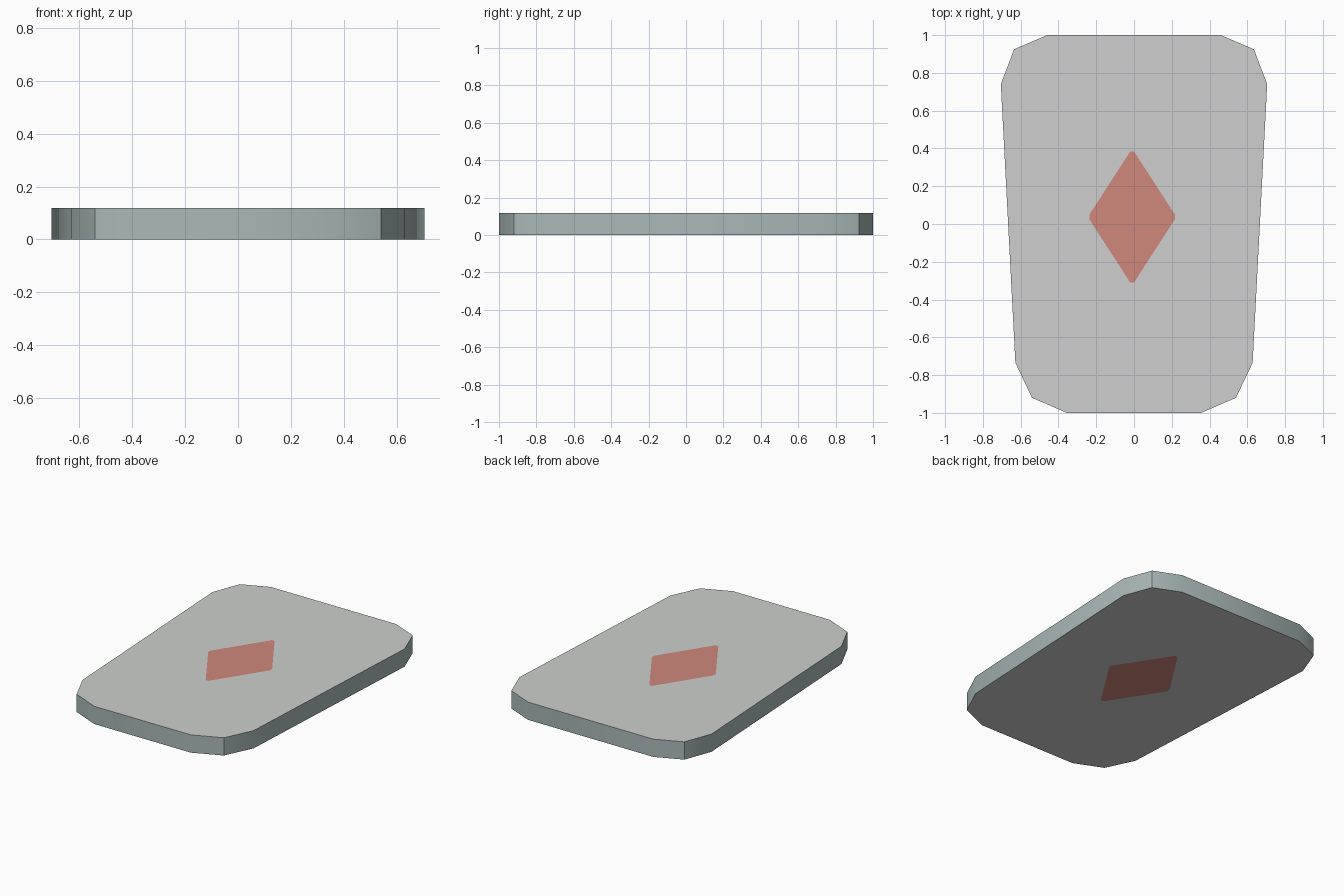
import bpy, bmesh, math

if "Cube" in bpy.data.objects:
    bpy.data.objects.remove(bpy.data.objects["Cube"])

THICK = 0.118


def material(name, rgb):
    m = bpy.data.materials.new(name)
    m.diffuse_color = (*rgb, 1)
    m.use_nodes = True
    m.node_tree.nodes["Principled BSDF"].inputs["Base Color"].default_value = m.diffuse_color
    return m


# Right half of the outline, back middle to front middle; the left is mirrored
half = [(0.0, 1.0), (0.46, 1.0), (0.635, 0.925), (0.705, 0.74),
        (0.628, -0.735), (0.54, -0.92), (0.355, -1.0), (0.0, -1.0)]
left = [(-x, y) for x, y in reversed(half[1:-1])]
outline = half + left

# Diamond with slightly clipped tips, clockwise from the top tip
cx, cy, w, h = -0.01, 0.037, 0.226, 0.347
diamond = [(cx, cy + h), (cx + 0.01, cy + h), (cx + w, cy + 0.013),
           (cx + w, cy - 0.013), (cx + 0.01, cy - h), (cx, cy - h),
           (cx - 0.01, cy - h), (cx - w, cy - 0.013),
           (cx - w, cy + 0.013), (cx - 0.01, cy + h)]

bm = bmesh.new()


def cap(z, flip):
    """Card face: two halves around an inlaid diamond."""
    o = [bm.verts.new((x, y, z)) for x, y in outline]
    d = [bm.verts.new((x, y, z)) for x, y in diamond]
    right_half = o[:8] + d[5::-1]
    left_half = o[7:] + [o[0], d[0]] + d[:4:-1]
    for loop, mat in ((right_half, 1), (left_half, 1), (d, 2)):
        f = bm.faces.new(loop if flip else loop[::-1])
        f.material_index = mat
    return o


top = cap(THICK, False)
bottom = cap(0.0, True)

# Rim
n = len(top)
for i in range(n):
    j = (i + 1) % n
    bm.faces.new((top[i], top[j], bottom[j], bottom[i]))

bm.normal_update()
bmesh.ops.recalc_face_normals(bm, faces=bm.faces)
me = bpy.data.meshes.new("card_plate")
bm.to_mesh(me)
bm.free()

me.materials.append(material("rim grey green", (0.40, 0.485, 0.48)))
me.materials.append(material("face light grey", (0.61, 0.625, 0.61)))
me.materials.append(material("diamond red", (0.63, 0.25, 0.20)))

ob = bpy.data.objects.new("card_plate", me)
bpy.context.collection.objects.link(ob)
bpy.context.view_layer.objects.active = ob
ob.select_set(True)
bpy.ops.object.shade_smooth_by_angle(angle=math.radians(30))
